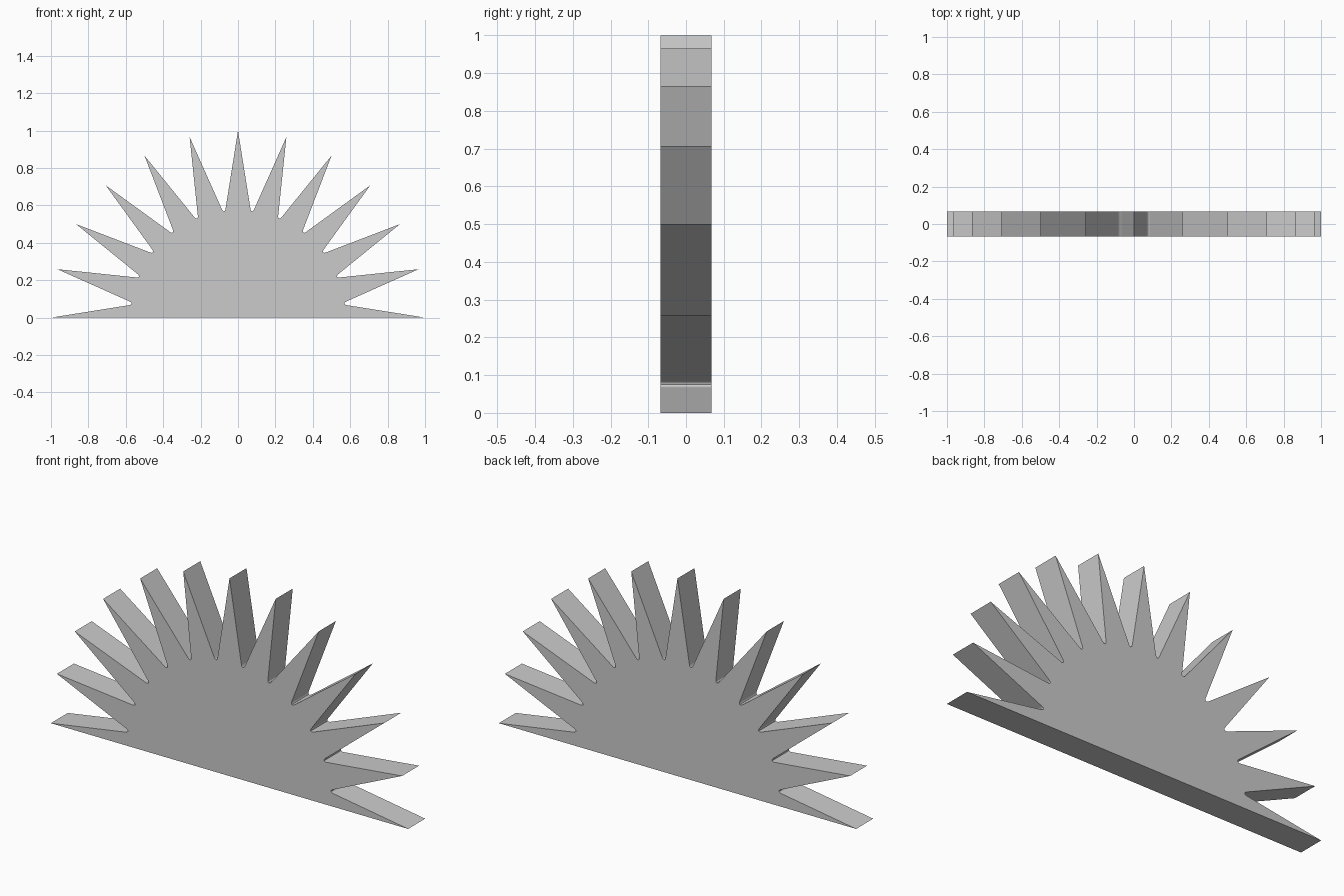
import bpy
import bmesh
from math import radians, cos, sin

cube = bpy.data.objects.get("Cube")
if cube:
    bpy.data.objects.remove(cube, do_unlink=True)

SPIKES = 13            # spikes fanned over a half circle
STEP = 180 / (SPIKES - 1)
HALF_DEPTH = 0.068
# Rounded notch: offset in degrees from its centre line, and radius
NOTCH = [(-0.9, 0.583), (-0.55, 0.576), (0, 0.573), (0.55, 0.576), (0.9, 0.583)]


def polar(angle, radius):
    a = radians(angle)
    return (radius * cos(a), -HALF_DEPTH, radius * sin(a))


# Outline of the half sunburst, from one end of the flat base to the other
outline = []
for i in range(SPIKES):
    outline.append(polar(i * STEP, 1))
    if i < SPIKES - 1:
        outline += [polar((i + 0.5) * STEP + da, r) for da, r in NOTCH]

# Fill the outline and extrude it to a slab
bm = bmesh.new()
face = bm.faces.new([bm.verts.new(p) for p in outline])
extruded = bmesh.ops.extrude_face_region(bm, geom=[face], use_keep_orig=True)
back = [v for v in extruded["geom"] if isinstance(v, bmesh.types.BMVert)]
bmesh.ops.translate(bm, verts=back, vec=(0, 2 * HALF_DEPTH, 0))
bmesh.ops.recalc_face_normals(bm, faces=bm.faces)
# Triangulate the two concave caps
caps = [f for f in bm.faces if len(f.verts) > 4]
bmesh.ops.triangulate(bm, faces=caps)

mesh = bpy.data.meshes.new("half_sunburst")
bm.to_mesh(mesh)
bm.free()

# Plain grey material
grey = bpy.data.materials.new("light_grey")
grey.use_nodes = True
colour = (0.6, 0.6, 0.6, 1)
grey.diffuse_color = colour
grey.node_tree.nodes["Principled BSDF"].inputs["Base Color"].default_value = colour
mesh.materials.append(grey)

sunburst = bpy.data.objects.new("half_sunburst", mesh)
bpy.context.collection.objects.link(sunburst)
